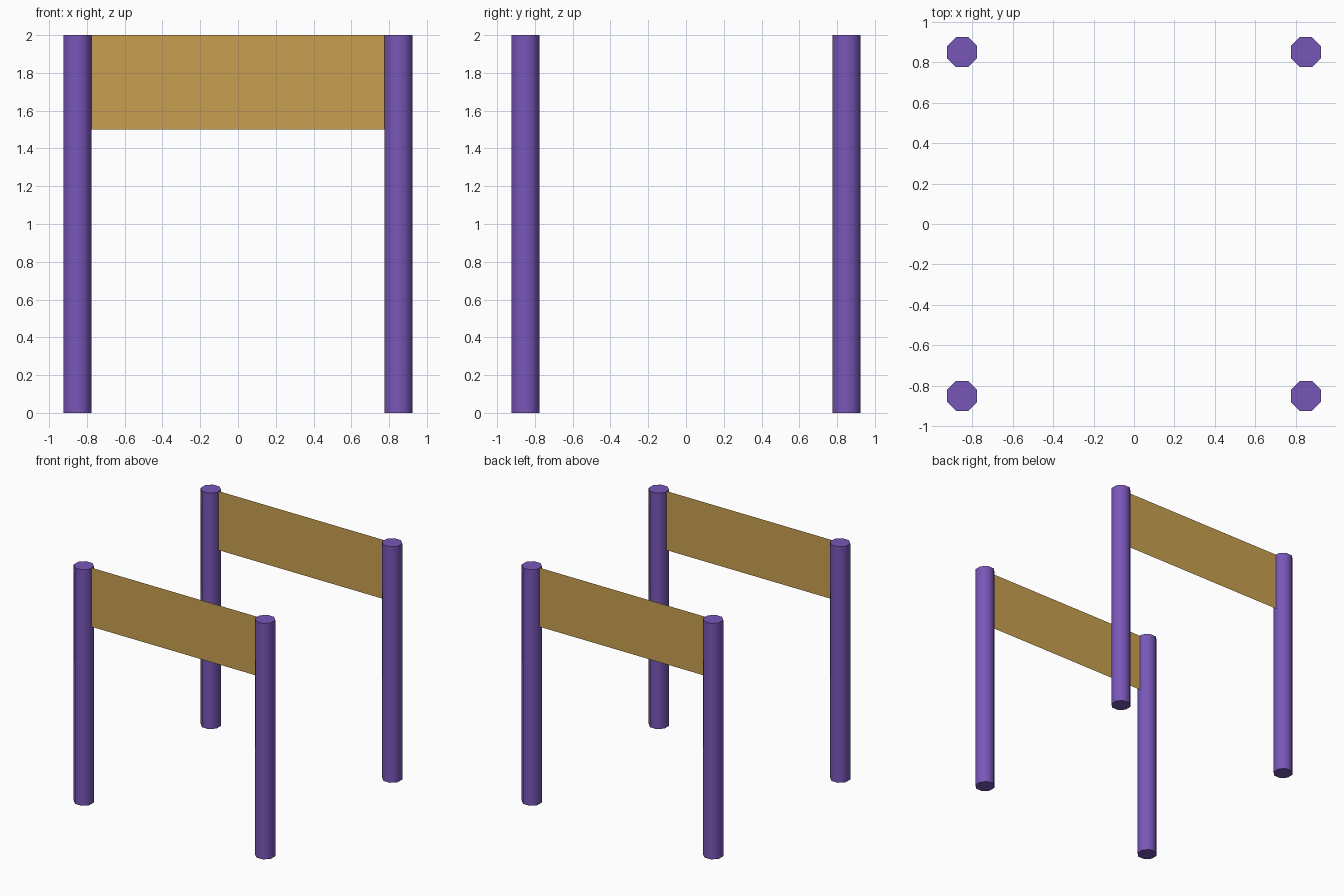
import bpy, bmesh, math
from mathutils import Matrix

if "Cube" in bpy.data.objects:
    bpy.data.objects.remove(bpy.data.objects["Cube"])

POST = 0.85      # post centre offset
RADIUS = 0.08    # post corner radius
HEIGHT = 2.0


def material(name, rgb):
    m = bpy.data.materials.new(name)
    m.diffuse_color = (*rgb, 1.0)
    m.use_nodes = True
    m.node_tree.nodes["Principled BSDF"].inputs["Base Color"].default_value = m.diffuse_color
    return m


purple = material("purple", (0.19, 0.094, 0.48))
gold = material("gold", (0.578, 0.352, 0.08))


def add_object(name, bm, mat):
    mesh = bpy.data.meshes.new(name)
    bm.to_mesh(mesh)
    bm.free()
    mesh.materials.append(mat)
    obj = bpy.data.objects.new(name, mesh)
    bpy.context.collection.objects.link(obj)
    return obj


# Eight-sided posts, flats facing the axes, smooth sides and flat caps
def post(name, x, y):
    bm = bmesh.new()
    place = Matrix.Translation((x, y, HEIGHT / 2)) @ Matrix.Rotation(math.pi / 8, 4, 'Z')
    bmesh.ops.create_cone(bm, cap_ends=True, segments=8, radius1=RADIUS,
                          radius2=RADIUS, depth=HEIGHT, matrix=place)
    obj = add_object(name, bm, purple)
    bpy.ops.object.select_all(action='DESELECT')
    obj.select_set(True)
    bpy.context.view_layer.objects.active = obj
    bpy.ops.object.shade_smooth_by_angle(angle=math.radians(50))


# Thin sheet stretched between two posts, facing outward
def panel(name, y):
    half = POST - RADIUS * math.cos(math.pi / 8)
    bm = bmesh.new()
    corners = [(-half, 1.5), (half, 1.5), (half, HEIGHT), (-half, HEIGHT)]
    if y > 0:
        corners.reverse()
    bm.faces.new([bm.verts.new((x, y, z)) for x, z in corners])
    add_object(name, bm, gold)


for side, y in (("front", -POST), ("back", POST)):
    post(side + "_left_post", -POST, y)
    post(side + "_right_post", POST, y)
    panel(side + "_panel", y)
